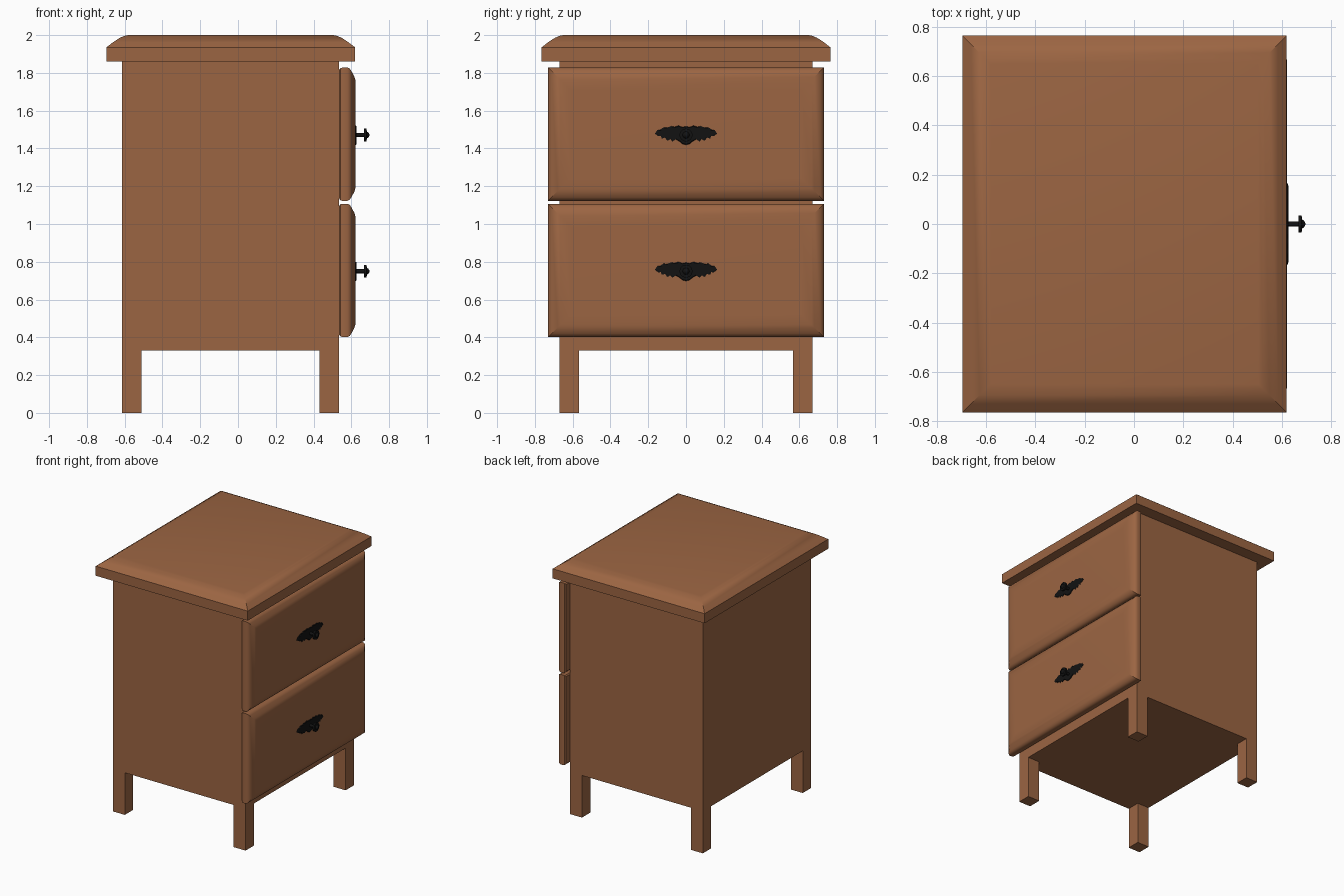
import bpy, bmesh, math

if "Cube" in bpy.data.objects:
    bpy.data.objects.remove(bpy.data.objects["Cube"])


def material(name, color):
    m = bpy.data.materials.new(name)
    m.diffuse_color = (*color, 1)
    m.use_nodes = True
    m.node_tree.nodes["Principled BSDF"].inputs["Base Color"].default_value = m.diffuse_color
    return m


WOOD = material("wood", (0.33, 0.13, 0.055))
IRON = material("iron", (0.006, 0.006, 0.006))


def finish(name, bm, mat, smooth=False):
    bmesh.ops.recalc_face_normals(bm, faces=bm.faces[:])
    me = bpy.data.meshes.new(name)
    bm.to_mesh(me)
    bm.free()
    me.materials.append(mat)
    ob = bpy.data.objects.new(name, me)
    bpy.context.collection.objects.link(ob)
    if smooth:
        bpy.ops.object.select_all(action='DESELECT')
        ob.select_set(True)
        bpy.context.view_layer.objects.active = ob
        bpy.ops.object.shade_smooth_by_angle(angle=math.radians(35))
    return ob


def loft(name, rings, mat, smooth=False):
    """Skin a stack of closed point loops and cap both ends."""
    bm = bmesh.new()
    loops = [[bm.verts.new(p) for p in ring] for ring in rings]
    n = len(loops[0])
    for a, b in zip(loops, loops[1:]):
        for i in range(n):
            j = (i + 1) % n
            bm.faces.new((a[i], a[j], b[j], b[i]))
    bm.faces.new(loops[0])
    bm.faces.new(loops[-1])
    return finish(name, bm, mat, smooth)


def rect(a0, a1, b0, b1, inset=0):
    a0, a1, b0, b1 = a0 + inset, a1 - inset, b0 + inset, b1 - inset
    return [(a0, b0), (a1, b0), (a1, b1), (a0, b1)]


def box(name, x0, x1, y0, y1, z0, z1):
    return loft(name, [[(x, y, z) for x, y in rect(x0, x1, y0, y1)] for z in (z0, z1)], WOOD)


# Cabinet body and legs
X0, X1, Y, LEG = -0.615, 0.535, 0.67, 0.103
box("body", X0, X1, -Y, Y, 0.33, 1.86)
for end, x in (("back", X0), ("front", X1 - LEG)):
    for side, y in (("left", -Y), ("right", Y - LEG)):
        box(f"{end}_{side}_leg", x, x + LEG, y, y + LEG, 0, 0.33)

# Table top with a rounded upper border
TOP = [(1.86, 0), (1.935, 0), (1.962, 0.035), (1.985, 0.07), (1.996, 0.095), (2.0, 0.115)]
loft("table_top", [[(x, y, z) for x, y in rect(-0.697, 0.62, -0.765, 0.765, i)]
                   for z, i in TOP], WOOD, True)

# Drawer front cross-section (x, inset) and half outline of the handle plate (y, z)
DRAWER = [(0.535, 0.012), (0.542, 0.003), (0.552, 0), (0.58, 0), (0.592, 0.006),
          (0.6, 0.018), (0.617, 0.05), (0.621, 0.065), (0.622, 0.12)]
PLATE = [(0, 0.046), (0.02, 0.042), (0.04, 0.05), (0.06, 0.043), (0.08, 0.047),
         (0.1, 0.039), (0.12, 0.04), (0.138, 0.028), (0.152, 0.026), (0.165, 0.008),
         (0.148, -0.006), (0.134, -0.004), (0.128, -0.018), (0.112, -0.012),
         (0.1, -0.03), (0.085, -0.02), (0.072, -0.034), (0.055, -0.022),
         (0.042, -0.03), (0.034, -0.034), (0.02, -0.047), (0, -0.052)]
OUTLINE = PLATE + [(-y, z) for y, z in PLATE[-2:0:-1]]
# Knob turned around the x axis (x, radius)
KNOB = [(0.615, 0.011), (0.667, 0.011), (0.668, 0.034), (0.681, 0.034),
        (0.682, 0.018), (0.69, 0.014), (0.696, 0.004)]

for level, z0 in (("lower", 0.402), ("upper", 1.123)):
    loft(f"{level}_drawer_front", [[(x, y, z) for y, z in rect(-0.73, 0.73, z0, z0 + 0.705, i)]
                                   for x, i in DRAWER], WOOD, True)
    zc = z0 + 0.348
    loft(f"{level}_handle_plate", [[(x, y * s, zc + z * s) for y, z in OUTLINE]
                                   for x, s in ((0.62, 1), (0.624, 1), (0.627, 0.93))], IRON)
    loft(f"{level}_knob", [[(x, r * math.cos(t * math.tau / 24), zc + r * math.sin(t * math.tau / 24))
                            for t in range(24)] for x, r in KNOB], IRON, True)
